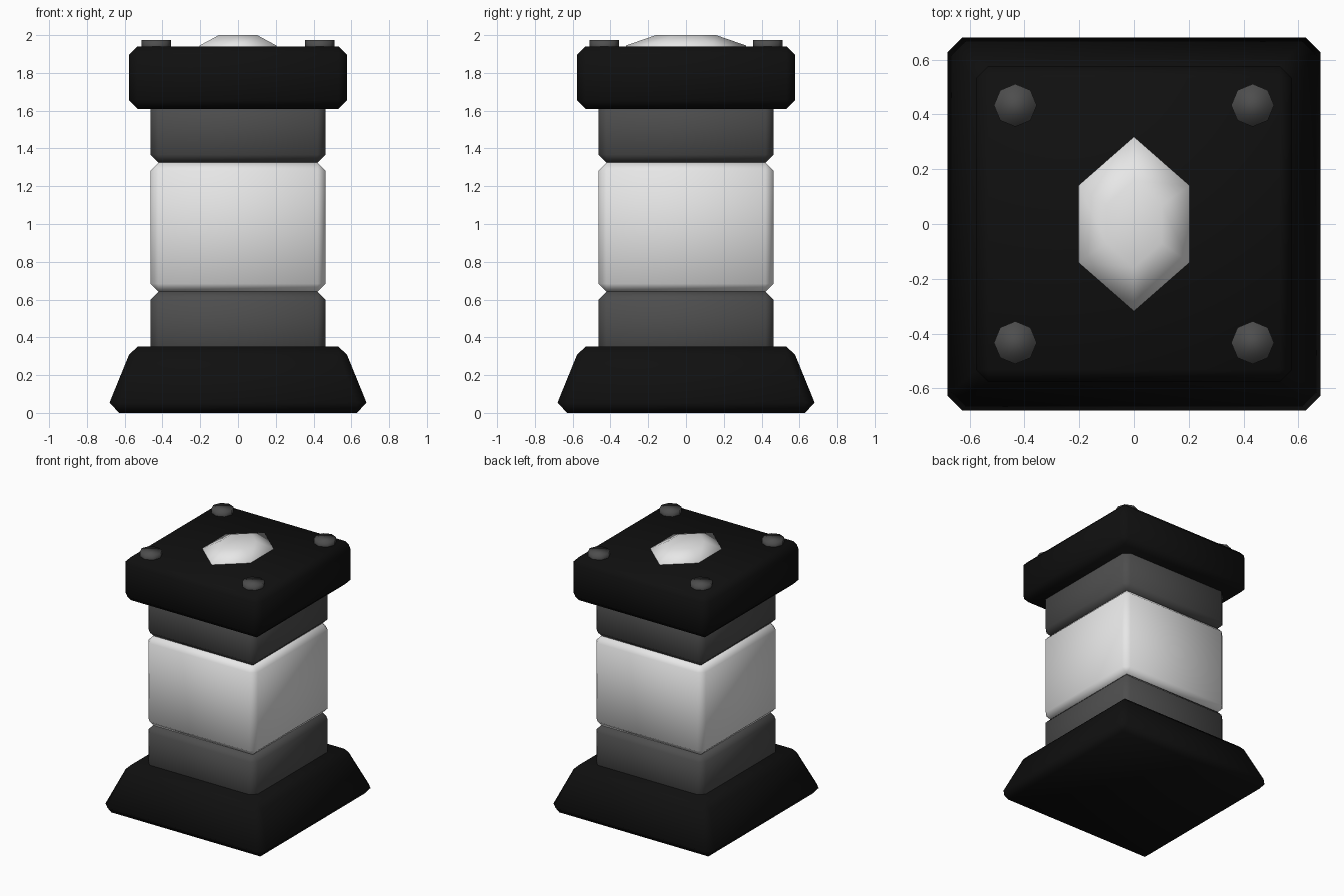
import bpy, bmesh, math

if "Cube" in bpy.data.objects:
    bpy.data.objects.remove(bpy.data.objects["Cube"])


def material(name, v):
    m = bpy.data.materials.new(name)
    m.diffuse_color = (v, v, v, 1)
    m.use_nodes = True
    m.node_tree.nodes["Principled BSDF"].inputs["Base Color"].default_value = m.diffuse_color
    return m


BLACK = material("black", 0.005)
GREY = material("dark grey", 0.075)
WHITE = material("off white", 0.8)


def loft(name, rings, mat):
    """Skin equal-length rings of points, cap both ends, smooth shade."""
    bm = bmesh.new()
    loops = [[bm.verts.new(p) for p in r] for r in rings]
    n = len(loops[0])
    for a, b in zip(loops, loops[1:]):
        for i in range(n):
            j = (i + 1) % n
            bm.faces.new((a[i], a[j], b[j], b[i]))
    bm.faces.new(loops[0][::-1])
    bm.faces.new(loops[-1])
    bmesh.ops.remove_doubles(bm, verts=bm.verts, dist=1e-4)
    bmesh.ops.recalc_face_normals(bm, faces=bm.faces)
    for f in bm.faces:
        f.smooth = True
    me = bpy.data.meshes.new(name)
    bm.to_mesh(me)
    bm.free()
    me.materials.append(mat)
    ob = bpy.data.objects.new(name, me)
    bpy.context.collection.objects.link(ob)
    return ob


def square(h, c, z):
    """Square ring of half width h with corners cut by c."""
    k = h - c
    return [(h, -k, z), (h, k, z), (k, h, z), (-k, h, z),
            (-h, k, z), (-h, -k, z), (-k, -h, z), (k, -h, z)]


def chamfer_box(name, h, z0, z1, b, mat):
    return loft(name, [square(h - b, 0, z0), square(h, b, z0 + b),
                       square(h, b, z1 - b), square(h - b, 0, z1)], mat)


# Flared base
loft("base", [square(0.63, 0, 0), square(0.68, 0.052, 0.055),
              square(0.577, 0.045, 0.308), square(0.53, 0, 0.352)], BLACK)

# Column: two dark collars around a pale block
chamfer_box("lower_collar", 0.463, 0.28, 0.642, 0.042, GREY)
chamfer_box("middle_block", 0.463, 0.642, 1.325, 0.042, WHITE)
chamfer_box("upper_collar", 0.463, 1.325, 1.685, 0.042, GREY)

# Cap
chamfer_box("cap", 0.577, 1.61, 1.94, 0.045, BLACK)

# Octagonal bolts on the cap corners
for x in (-0.433, 0.433):
    for y in (-0.433, 0.433):
        ring = [(x + 0.078 * math.cos(i * math.pi / 4),
                 y + 0.078 * math.sin(i * math.pi / 4)) for i in range(8)]
        loft("bolt", [[(px, py, z) for px, py in ring] for z in (1.91, 1.975)], GREY)

# Elongated hexagonal gem
hexagon = [(0, -0.318), (0.203, -0.14), (0.203, 0.14),
           (0, 0.318), (-0.203, 0.14), (-0.203, -0.14)]
loft("gem", [[(x * s, y * s, z) for x, y in hexagon]
             for s, z in ((1, 1.93), (1, 1.945), (0.5, 2.0))], WHITE)
